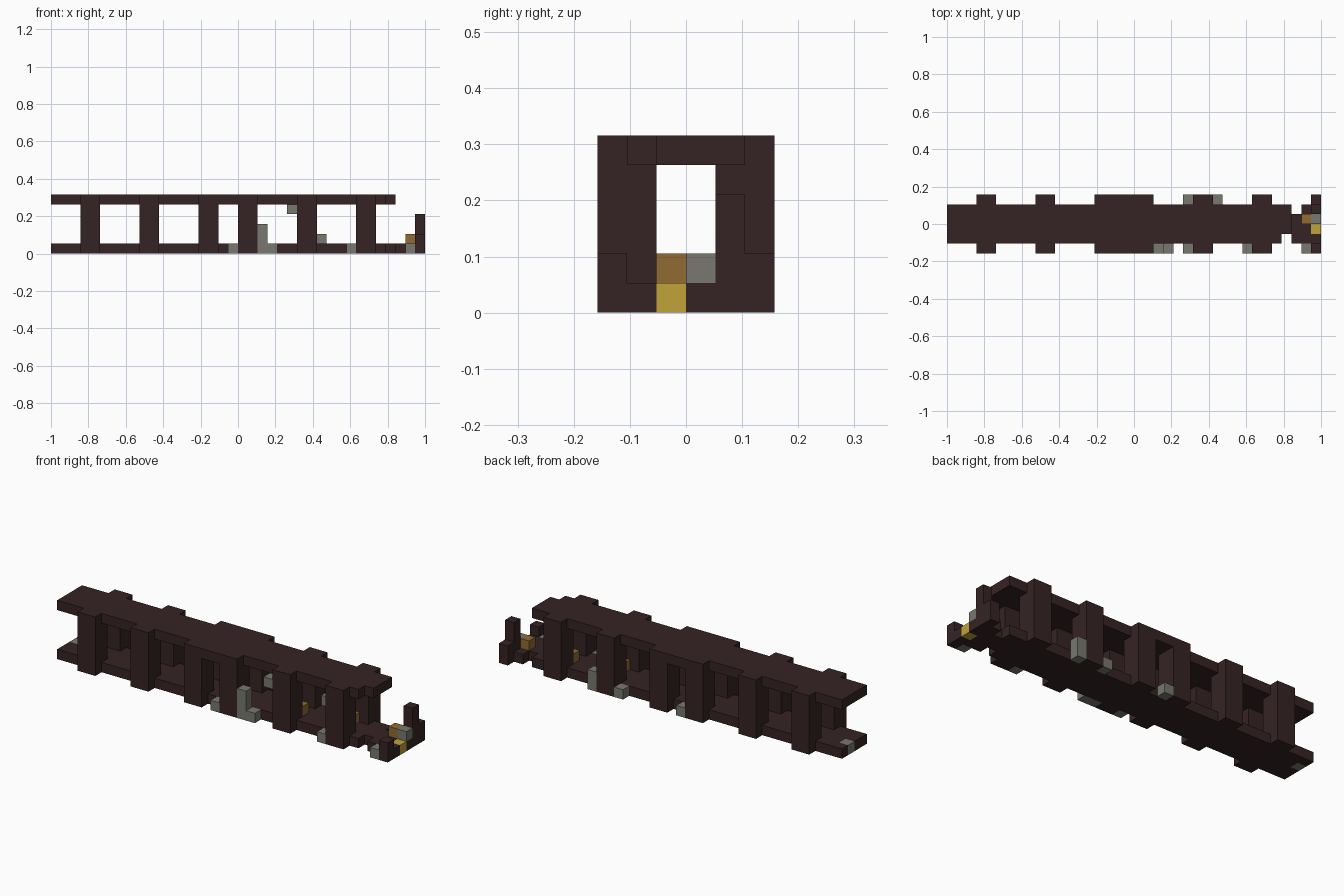
import bpy
import bmesh
from mathutils import Vector

if "Cube" in bpy.data.objects:
    bpy.data.objects.remove(bpy.data.objects["Cube"], do_unlink=True)

U = 2 / 38                          # size of one block
ORIGIN = Vector((-1, -3 * U, 0))


def material(name, rgb):
    m = bpy.data.materials.new(name)
    m.use_nodes = True
    m.diffuse_color = (*rgb, 1)
    shader = m.node_tree.nodes["Principled BSDF"]
    shader.inputs["Base Color"].default_value = (*rgb, 1)
    shader.inputs["Roughness"].default_value = 0.9
    return m


WOOD = material("dark wood", (0.036, 0.0165, 0.0175))
STONE = material("grey stone", (0.19, 0.19, 0.16))
BRONZE = material("bronze", (0.28, 0.147, 0.034))
GOLD = material("gold", (0.53, 0.37, 0.04))


def blocks(name, mat, *boxes):
    """One object made of boxes, each a corner cell and a size in blocks."""
    bm = bmesh.new()
    for corner, size in boxes:
        lo, size = Vector(corner), Vector(size)
        cube = bmesh.ops.create_cube(bm, size=1)
        for v in cube["verts"]:
            v.co = ORIGIN + U * (lo + (v.co + Vector((.5, .5, .5))) * size)
    mesh = bpy.data.meshes.new(name)
    bm.to_mesh(mesh)
    bm.free()
    mesh.materials.append(mat)
    obj = bpy.data.objects.new(name, mesh)
    bpy.context.collection.objects.link(obj)
    return obj


# Floor with a notched, broken end
blocks("floor", WOOD,
       ((0, 1, 0), (1, 2, 1)), ((0, 4, 0), (1, 1, 1)),
       ((1, 1, 0), (33, 4, 1)), ((34, 2, 0), (1, 3, 1)),
       ((35, 1, 0), (1, 3, 1)), ((36, 1, 0), (1, 4, 1)),
       ((37, 1, 0), (1, 1, 1)), ((37, 3, 0), (1, 1, 1)))

# Roof with wider eaves over the middle bay
blocks("roof", WOOD,
       ((0, 1, 5), (34, 4, 1)), ((34, 2, 5), (1, 3, 1)),
       ((17, 0, 5), (2, 1, 1)), ((17, 5, 5), (2, 1, 1)))

# Pairs of posts along both sides
for x in (3, 9, 15, 19, 25, 31):
    for side, outer, inner in (("front", 0, 1), ("back", 5, 4)):
        blocks(f"{side}_post", WOOD,
               ((x, outer, 0), (2, 1, 6)), ((x, inner, 1), (2, 1, 4)))

# Remains of the last post pair at the broken end
blocks("broken_back_post", WOOD,
       ((37, 4, 0), (1, 1, 4)), ((37, 5, 0), (1, 1, 2)))
blocks("broken_front_post", WOOD, ((37, 0, 0), (1, 1, 2)))

# Loose stones
blocks("front_stones", STONE,
       ((18, 0, 0), (1, 1, 1)), ((21, 0, 0), (1, 1, 3)),
       ((22, 0, 0), (1, 1, 1)), ((24, 0, 4), (1, 1, 1)),
       ((30, 0, 0), (1, 1, 1)), ((36, 0, 0), (1, 1, 1)))
blocks("back_stones", STONE,
       ((17, 5, 0), (1, 1, 1)), ((24, 5, 0), (1, 1, 1)),
       ((27, 5, 0), (1, 1, 2)))
blocks("end_stones", STONE, ((0, 3, 0), (1, 1, 1)), ((37, 3, 1), (1, 1, 1)))

# Metal blocks
blocks("bronze_blocks", BRONZE,
       ((26, 2, 1), (1, 1, 1)), ((31, 3, 1), (1, 1, 1)),
       ((36, 3, 1), (1, 1, 1)))
blocks("gold_block", GOLD, ((37, 2, 0), (1, 1, 1)))
